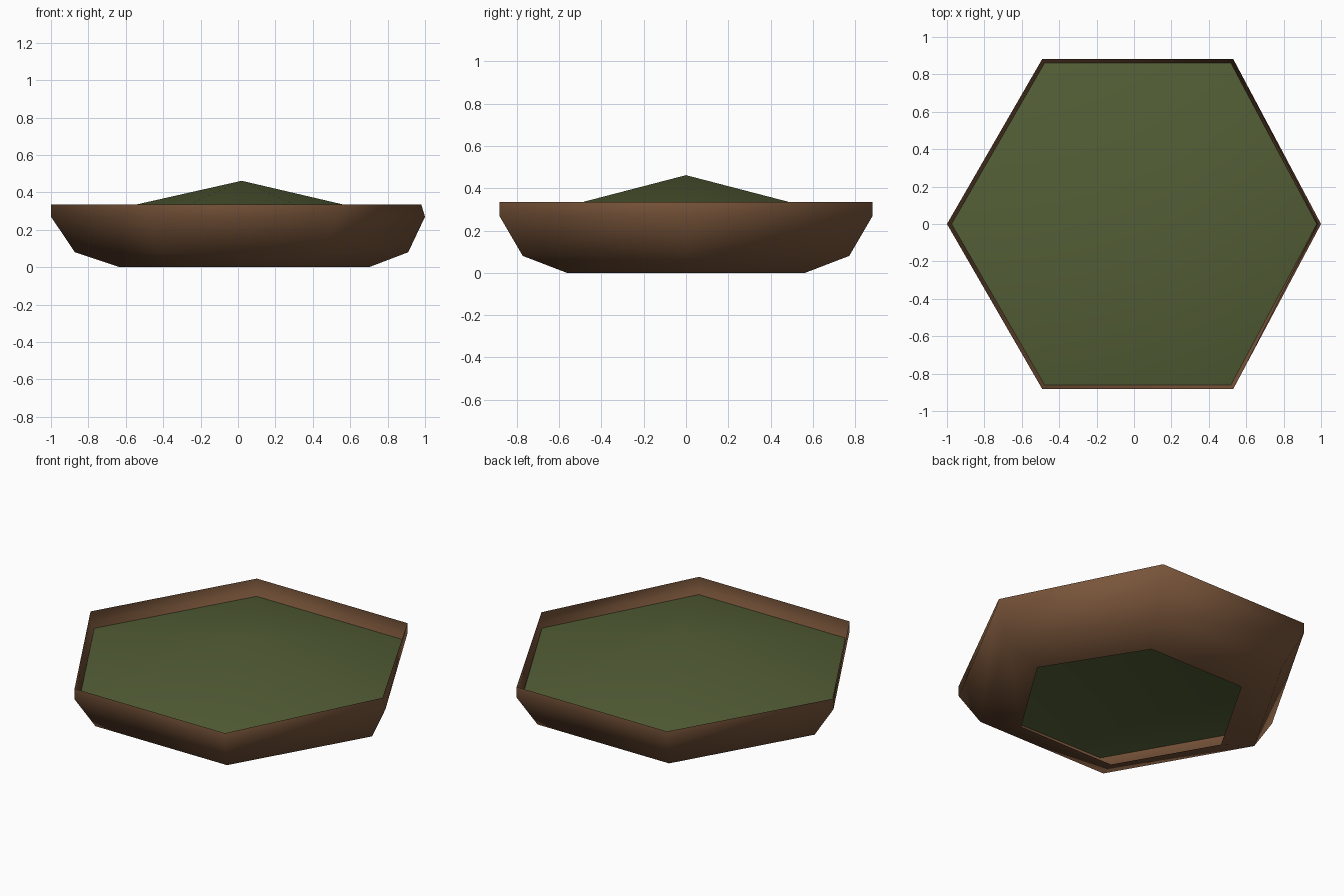
import bpy
import bmesh
from math import cos, sin, radians

cube = bpy.data.objects.get("Cube")
if cube:
    bpy.data.objects.remove(cube, do_unlink=True)

CENTRE_X = 0.02


def material(name, rgb):
    mat = bpy.data.materials.new(name)
    mat.use_nodes = True
    mat.diffuse_color = (*rgb, 1)
    mat.node_tree.nodes["Principled BSDF"].inputs["Base Color"].default_value = (*rgb, 1)
    return mat


def hex_ring(bm, radius, z, tip_x):
    """Six-sided ring whose +x corner is pulled to tip_x."""
    ring = [bm.verts.new((CENTRE_X + radius * cos(radians(a)),
                          radius * sin(radians(a)), z)) for a in range(0, 360, 60)]
    ring[0].co.x = tip_x
    return ring


def finish(bm, name, mat):
    mesh = bpy.data.meshes.new(name)
    bm.to_mesh(mesh)
    bm.free()
    mesh.materials.append(mat)
    mesh.shade_smooth()
    obj = bpy.data.objects.new(name, mesh)
    bpy.context.collection.objects.link(obj)
    return obj


# Thin open-bottomed bowl wall: radius, height, x of the +x corner
profile = [(0.651, 0.0, 0.70), (0.892, 0.08, 0.91),
           (1.02, 0.27, 1.0), (1.02, 0.335, 0.98)]
bm = bmesh.new()
rings = [hex_ring(bm, *p) for p in profile]
for low, high in zip(rings, rings[1:]):
    for i in range(6):
        j = (i + 1) % 6
        bm.faces.new((low[i], low[j], high[j], high[i]))
finish(bm, "bowl_wall", material("brown", (0.19, 0.09, 0.042)))

# Low mound filling the bowl, rising to a central peak
bm = bmesh.new()
edge = hex_ring(bm, 0.995, 0.238, 0.978)
peak = bm.verts.new((CENTRE_X, 0, 0.462))
for i in range(6):
    bm.faces.new((edge[i], edge[(i + 1) % 6], peak))
finish(bm, "mound", material("moss green", (0.085, 0.11, 0.036)))
